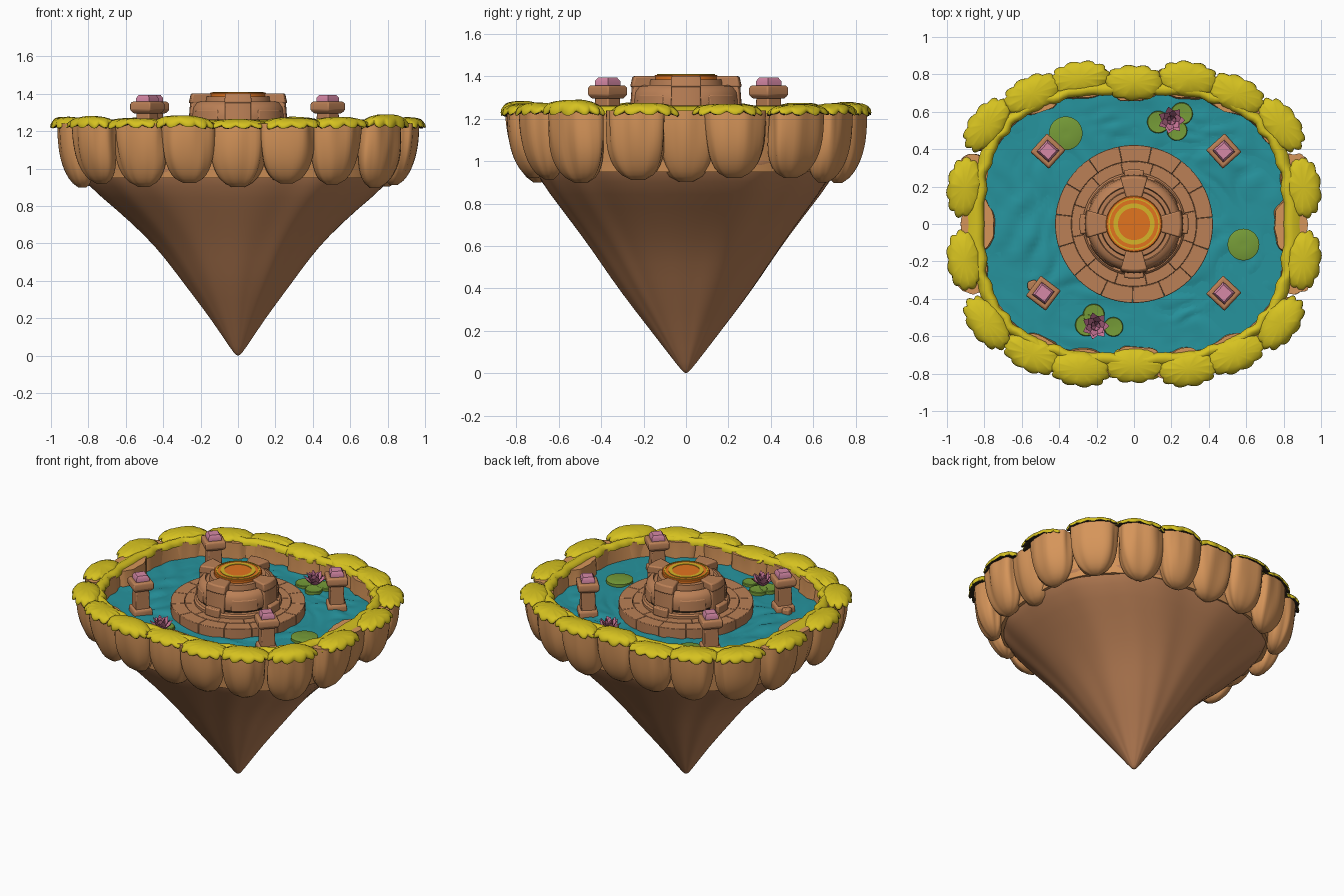
import bpy, bmesh, math, random
from math import sin, cos, pi, radians
from mathutils import Vector, noise

random.seed(4)
if "Cube" in bpy.data.objects:
    bpy.data.objects.remove(bpy.data.objects["Cube"])


def material(name, *rgb):
    m = bpy.data.materials.new(name)
    m.use_nodes = True
    lin = [(c / 255 / 12.92 if c < 10 else ((c / 255 + 0.055) / 1.055) ** 2.4) for c in rgb] + [1]
    m.diffuse_color = lin
    bsdf = m.node_tree.nodes["Principled BSDF"]
    bsdf.inputs["Base Color"].default_value = lin
    bsdf.inputs["Roughness"].default_value = 0.9
    return m


TAN = material("tan rock", 214, 149, 90)
BROWN = material("brown stone", 187, 128, 86)
DARK = material("dark crevice", 45, 36, 24)
GRASS = material("yellow grass", 214, 194, 32)
WATER = material("teal water", 38, 147, 157)
LEAF = material("lily green", 118, 156, 56)
PETAL = material("petal mauve", 200, 116, 150)
CRYSTAL = material("crystal pink", 214, 136, 166)
ORANGE = material("orange glow", 226, 116, 30)
GOLD = material("gold trim", 214, 180, 40)


def ring(a, b, z, n=48, power=2.0, at=(0, 0), turn=0.0, ripple=None):
    """Superellipse loop of points; ripple(angle) scales the radius."""
    pts = []
    for i in range(n):
        t = 2 * pi * i / n
        k = ripple(t) if ripple else 1
        x = k * a * math.copysign(abs(cos(t)) ** (2 / power), cos(t))
        y = k * b * math.copysign(abs(sin(t)) ** (2 / power), sin(t))
        pts.append(Vector((at[0] + x * cos(turn) - y * sin(turn),
                           at[1] + x * sin(turn) + y * cos(turn), z)))
    return pts


def loft(name, rings, mats, angle=35, bevel=0.0, rule=None, hollow=False):
    """Skin a stack of equal loops, capped at both ends or closed into a band."""
    bm = bmesh.new()
    loops = [[bm.verts.new(p) for p in r] for r in rings]
    if hollow:
        loops.append(loops[0])
    for lo, hi in zip(loops, loops[1:]):
        for i in range(len(lo)):
            j = (i + 1) % len(lo)
            bm.faces.new((lo[i], lo[j], hi[j], hi[i]))
    if not hollow:
        bm.faces.new(loops[0])
        bm.faces.new(loops[-1])
    bmesh.ops.recalc_face_normals(bm, faces=bm.faces)
    for f in bm.faces:
        f.smooth = True
        f.material_index = rule(f) if rule else 0
    me = bpy.data.meshes.new(name)
    bm.to_mesh(me)
    bm.free()
    me.set_sharp_from_angle(angle=radians(angle))
    for m in mats:
        me.materials.append(m)
    ob = bpy.data.objects.new(name, me)
    bpy.context.collection.objects.link(ob)
    if bevel:
        mod = ob.modifiers.new("Soft edges", "BEVEL")
        mod.width, mod.segments = bevel, 2
    return ob


def lathe(name, profile, mat, at=(0, 0), n=48, turn=0.0, **kw):
    return loft(name, [ring(r, r, z, n, at=at, turn=turn) for r, z in profile], [mat], **kw)


def arc_stone(name, r0, r1, z0, z1, mid, width, bevel=0.008, lean=0.0):
    """Curved block filling part of a ring, angles in degrees."""
    rings = []
    for i in range(7):
        a = radians(mid + width * (i / 6 - 0.5))
        rings.append([Vector((r * cos(a), r * sin(a), z)) for r, z in
                      ((r0, z0), (r1, z0), (r1 - lean, z1), (r0, z1))])
    return loft(name, rings, [BROWN], bevel=bevel)


def mirrored(quarter):
    """Repeat points of one quarter in all four, with the outward direction of the rim."""
    for x, y in sorted({(x * sx, y * sy) for x, y in quarter for sx in (1, -1) for sy in (1, -1)}):
        out = Vector((math.copysign(abs(x / 0.9) ** 1.7, x) / 0.9,
                      math.copysign(abs(y / 0.78) ** 1.7, y) / 0.78)).normalized()
        yield x, y, out, math.atan2(out.y, out.x)


# Hanging cone: oval at the top, round and pointed at the bottom
levels = [(0.008, 0.008, 0), (0.035, 0.035, 0.03), (0.145, 0.165, 0.2), (0.283, 0.305, 0.38),
          (0.385, 0.40, 0.52), (0.485, 0.48, 0.635), (0.64, 0.59, 0.78), (0.80, 0.69, 0.91),
          (0.845, 0.725, 1.0), (0.85, 0.73, 1.07)]
cone = []
for a, b, z in levels:
    flute = lambda t, z=z: 1 + 0.035 * noise.noise(Vector((4 * cos(t), 4 * sin(t), z * 0.8)))
    cone.append(ring(a, b, z, 96, 2 + 0.55 * max(0, z - 0.2), ripple=flute))
base = loft("hanging_rock", cone, [BROWN], angle=80)
base.modifiers.new("Smooth rock", "SUBSURF").render_levels = 1

# Pond surface with gentle swirls
pond = []
for i in range(50):
    s = 1 - i / 50
    loop = ring(0.84 * s, 0.725 * s, 1.127, 120, 2.6)
    for p in loop:
        warp = noise.noise(p * 3) * 3
        p.z += 0.025 * abs(noise.noise(Vector((p.x * 6 + warp, p.y * 6 - warp, 2))))
    pond.append(loop)
loft("pond_water", pond, [WATER], angle=80)

# Continuous wall and turf behind the lobes of the rim
loft("rim_wall", [ring(a, b, z, 96, p) for a, b, z, p in (
    (0.80, 0.69, 0.95, 2.6), (0.815, 0.705, 1.235, 2.8),
    (0.87, 0.75, 1.235, 2.5), (0.83, 0.715, 0.95, 2.5))], [TAN], hollow=True)
turf = lambda t: 1 + 0.015 * sin(31 * t) * sin(7 * t)
loft("rim_turf", [ring(a, b, z, 160, p, ripple=turf) for a, b, z, p in (
    (0.80, 0.695, 1.222, 2.8), (0.80, 0.695, 1.24, 2.8), (0.82, 0.715, 1.262, 2.75),
    (0.85, 0.74, 1.26, 2.6), (0.885, 0.768, 1.24, 2.5), (0.885, 0.768, 1.222, 2.5))],
    [GRASS, DARK], angle=60, hollow=True, rule=lambda f: int(f.normal.z < -0.7))

# Boulders hanging round the rim
for x, y, out, turn in mirrored([(0, 0.76), (0.265, 0.775), (0.525, 0.70), (0.775, 0.53),
                                 (0.89, 0.235), (0.85, 0)]):
    seed, low = random.uniform(0, 50), random.uniform(0.89, 0.92)
    stone = []
    for i in range(15):
        t = i / 14.2
        s = (1 - t ** 3.4) ** 0.5
        z = 1.24 - t * (1.24 - low)
        inset = 0.015 + 0.045 * t ** 2
        rough = lambda t, z=z: 1 + 0.16 * noise.noise(
            Vector((2 * cos(t) + seed, 2 * sin(t), z * 2.5))) + 0.015 * sin(7 * t + seed)
        stone.append(ring(0.088 * s, 0.143 * s, z, 40, 2.2,
                          at=(x - out.x * inset, y - out.y * inset), turn=turn, ripple=rough))
    loft("rim_boulder", stone, [TAN], angle=60)

# Scalloped grass tufts draped over the boulders
scallop = lambda t: 0.92 + 0.13 * abs(sin(5.5 * t + 0.4))
for x, y, out, turn in mirrored([(0, 0.755), (0.29, 0.775), (0.545, 0.695), (0.785, 0.53),
                                 (0.905, 0.195)]):
    top = random.uniform(1.265, 1.29)
    pad = []
    for s, h in ((0.8, 0.0), (0.97, -0.06), (1.0, 0.1), (0.97, 0.4), (0.86, 0.65),
                 (0.65, 0.85), (0.35, 0.97), (0.05, 1.0)):
        loop = ring(0.093 * s, 0.16 * s, 0, 88, 2.1, at=(x, y), turn=turn, ripple=scallop)
        for i, p in enumerate(loop):
            lobe = abs(sin(5.5 * 2 * pi * i / 88 + 0.4))
            p.z = 1.23 + h * (top - 1.23) + s ** 4 * (0.008 - 0.02 * lobe)
            p.z += 0.012 * s * noise.noise(p * 9)
        pad.append(loop)
    loft("grass_tuft", pad, [GRASS, DARK], angle=70, rule=lambda f: int(f.normal.z < -0.5))

# Stone island: dark mortar core with two rings of paving
lathe("island_core", [(0.405, 1.08), (0.405, 1.19), (0.2, 1.192)], DARK)
for count, r0, r1, top, shift in ((15, 0.335, 0.422, 1.197, 5), (12, 0.22, 0.334, 1.198, 12)):
    for i in range(count):
        arc_stone("paving_stone", r0, r1, 1.1, top, 360 * (i + 0.5) / count + shift,
                  360 / count - 0.2, bevel=0.003)
lathe("drum_foot", [(0.275, 1.19), (0.275, 1.215), (0.265, 1.225), (0.2, 1.225)], BROWN)
lathe("drum_gap", [(0.24, 1.22), (0.24, 1.236), (0.2, 1.24)], DARK)
lathe("drum_body", [(0.235, 1.232), (0.25, 1.242), (0.254, 1.28), (0.248, 1.325), (0.228, 1.352),
                    (0.205, 1.36), (0.2, 1.348), (0.18, 1.348), (0.175, 1.385), (0.05, 1.39)], BROWN)

# Four straps clasping the drum
for i in range(4):
    arc_stone("strap_side", 0.2, 0.266, 1.22, 1.385, 90 * i, 32, lean=0.012)
    arc_stone("strap_cap", 0.13, 0.264, 1.35, 1.402, 90 * i, 33, lean=0.012)
    arc_stone("strap_foot", 0.24, 0.292, 1.195, 1.255, 90 * i, 22)
    arc_stone("drum_seam_stone", 0.2, 0.26, 1.236, 1.315, 90 * i + 45, 40, lean=0.008)

# Glowing disc with gold rings
lathe("glow_disc", [(0.15, 1.37), (0.15, 1.403), (0.146, 1.407), (0.02, 1.408)], ORANGE)
for r0, r1 in ((0.086, 0.11), (0.13, 0.137)):
    loft("gold_ring", [ring(r, r, z) for r, z in
                       ((r0, 1.404), (r0, 1.411), (r1, 1.411), (r1, 1.404))], [GOLD], hollow=True)

# Four crystal posts
for x, y, deg in ((-0.46, 0.39, 3), (0.48, 0.39, -3), (0.48, -0.37, 2), (-0.485, -0.37, 8)):
    square = dict(at=(x, y), n=4, turn=radians(deg))
    lathe("post_base", [(0.085, 1.1), (0.085, 1.16), (0.075, 1.172)], BROWN, bevel=0.006, **square)
    lathe("post_shaft", [(0.066, 1.15), (0.06, 1.32)], BROWN, bevel=0.006, **square)
    lathe("post_cap", [(0.075, 1.295), (0.095, 1.312), (0.095, 1.345), (0.085, 1.358)], BROWN,
          bevel=0.006, **square)
    lathe("post_crystal", [(0.06, 1.35), (0.06, 1.378), (0.045, 1.395)], CRYSTAL, **square)
lathe("loose_stone", [(0.035, 1.1), (0.035, 1.165)], BROWN, at=(-0.54, -0.33), n=5, bevel=0.008)

# Lily pads and lotus flowers
for x, y, r in ((-0.365, 0.485, 0.09), (0.585, -0.11, 0.085), (0.13, 0.545, 0.06),
                (0.255, 0.59, 0.06), (0.23, 0.5, 0.055), (-0.255, -0.54, 0.06),
                (-0.215, -0.485, 0.058), (-0.11, -0.55, 0.052)):
    lathe("lily_pad", [(r, 1.125), (r, 1.149), (r * 0.93, 1.152), (r * 0.2, 1.149)], LEAF,
          at=(x, y), n=28)
for x, y in ((0.2, 0.555), (-0.205, -0.545)):
    for count, lean, length, start in ((7, 62, 0.08, 0), (6, 42, 0.078, 0.3), (5, 20, 0.068, 0.1)):
        for i in range(count):
            a, e = start + 2 * pi * i / count, radians(90 - lean)
            out, side, up = Vector((cos(a), sin(a), 0)), Vector((-sin(a), cos(a), 0)), Vector((0, 0, 1))
            loops = []
            for u, w in ((0, 0.008), (0.35, 0.022), (0.7, 0.021), (1, 0.003)):
                mid = Vector((x, y, 1.15)) + length * u * (out * cos(e) + up * (sin(e) + 0.25 * u))
                thick = (up * cos(e) - out * sin(e)) * 0.005
                loops.append([mid - side * w, mid - thick, mid + side * w, mid + thick * 0.2])
            loft("lotus_petal", loops, [PETAL])
